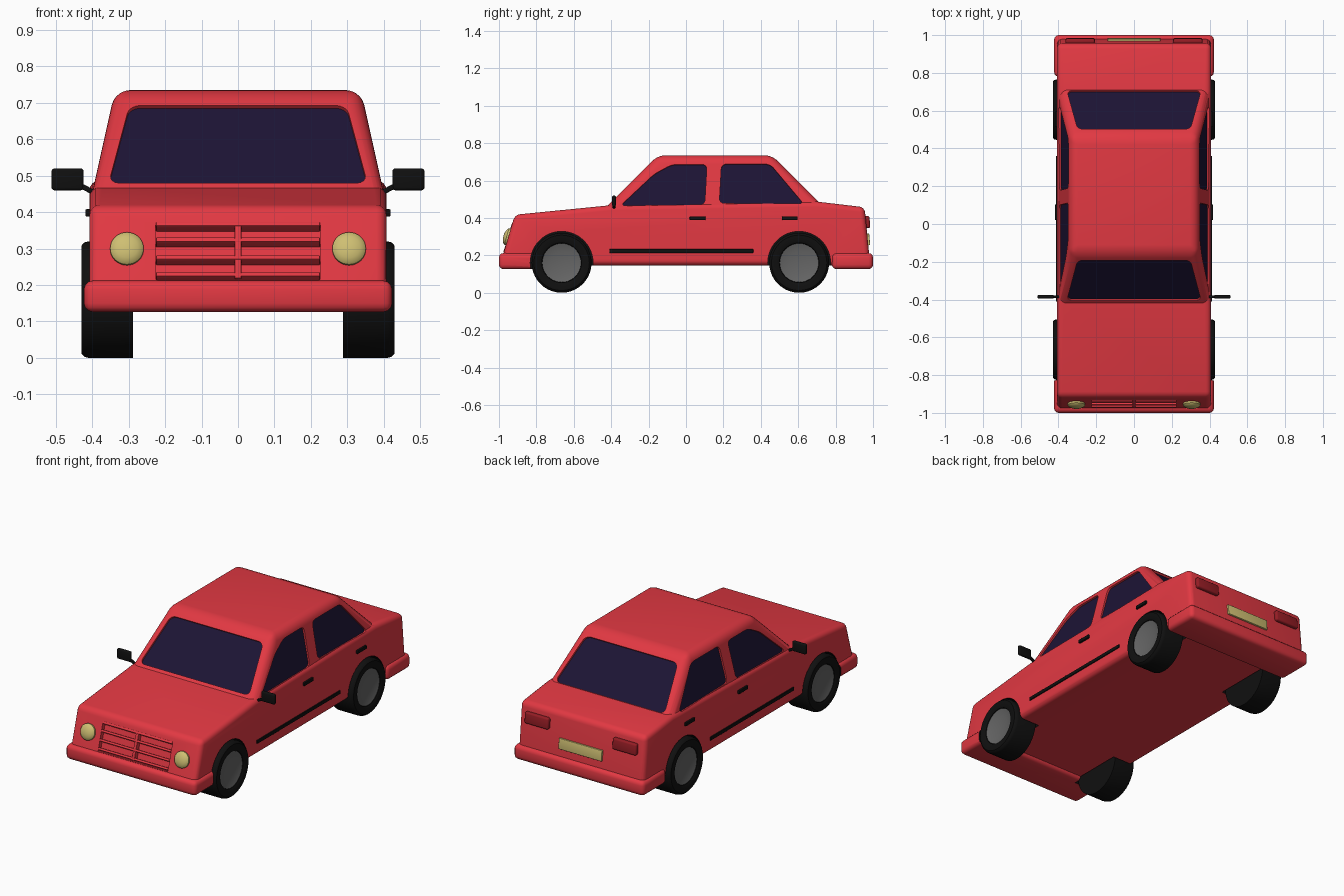
import bpy, bmesh, math
from mathutils import Vector, Matrix

if "Cube" in bpy.data.objects:
    bpy.data.objects.remove(bpy.data.objects["Cube"])


def material(name, rgb):
    m = bpy.data.materials.new(name)
    m.diffuse_color = (*rgb, 1)
    m.use_nodes = True
    m.node_tree.nodes["Principled BSDF"].inputs["Base Color"].default_value = m.diffuse_color
    return m


RED = material("red_paint", (0.76, 0.04, 0.055))
BLACK = material("black_rubber", (0.005, 0.005, 0.005))
GLASS = material("dark_glass", (0.012, 0.007, 0.035))
YELLOW = material("pale_yellow", (0.62, 0.52, 0.17))
TAIL = material("tail_red", (0.3, 0.012, 0.018))
GREY = material("hub_grey", (0.13, 0.13, 0.13))


def finish(bm, name, mat):
    bmesh.ops.recalc_face_normals(bm, faces=bm.faces)
    me = bpy.data.meshes.new(name)
    bm.to_mesh(me)
    bm.free()
    ob = bpy.data.objects.new(name, me)
    bpy.context.collection.objects.link(ob)
    me.materials.append(mat)
    smooth(ob)
    return ob


def smooth(ob):
    bpy.ops.object.select_all(action='DESELECT')
    ob.select_set(True)
    bpy.context.view_layer.objects.active = ob
    bpy.ops.object.shade_smooth_by_angle(angle=math.radians(35))


def round_edges(bm, edges, r, seg=3):
    bmesh.ops.bevel(bm, geom=list(edges), offset=r, segments=seg, profile=0.5,
                    affect='EDGES', clamp_overlap=True)


def box(name, center, size, mat, r=0.0, rot=None):
    bm = bmesh.new()
    bmesh.ops.create_cube(bm, size=1)
    bmesh.ops.scale(bm, vec=size, verts=bm.verts)
    if r:
        round_edges(bm, bm.edges, r)
    m = Matrix.Translation(center) @ (rot or Matrix())
    bmesh.ops.transform(bm, matrix=m, verts=bm.verts)
    return finish(bm, name, mat)


def plate(name, pts, inner, outer, mat, r=0.03):
    """Rounded flat polygon, thickened between two offsets along its outward normal."""
    bm = bmesh.new()
    f = bm.faces.new([bm.verts.new(p) for p in pts])
    f.normal_update()
    n = f.normal.copy()
    if n.dot(f.calc_center_median() - Vector((0, 0.13, 0.3))) < 0:
        n.negate()
    bmesh.ops.bevel(bm, geom=list(bm.verts), offset=r, segments=4, profile=0.5, affect='VERTICES')
    bmesh.ops.translate(bm, vec=n * inner, verts=bm.verts)
    ext = bmesh.ops.extrude_face_region(bm, geom=list(bm.faces))
    bmesh.ops.translate(bm, vec=n * (outer - inner),
                        verts=[v for v in ext['geom'] if isinstance(v, bmesh.types.BMVert)])
    if len(bm.faces) and all(len(e.link_faces) == 1 for e in bm.edges if e.is_boundary):
        bounds = [e for e in bm.edges if e.is_boundary]
        if bounds:
            bmesh.ops.holes_fill(bm, edges=bounds)
    return finish(bm, name, mat)


def lathe(name, profile, center, axis_rot, mat, seg=40):
    """Revolve (radius, height) points about z, then turn into place."""
    bm = bmesh.new()
    vs = [bm.verts.new((a, 0, h)) for a, h in profile]
    es = [bm.edges.new(p) for p in zip(vs, vs[1:])]
    bmesh.ops.spin(bm, geom=vs + es, cent=(0, 0, 0), axis=(0, 0, 1),
                   angle=math.tau, steps=seg, use_merge=True)
    bmesh.ops.remove_doubles(bm, verts=bm.verts, dist=1e-5)
    bmesh.ops.transform(bm, matrix=Matrix.Translation(center) @ axis_rot, verts=bm.verts)
    return finish(bm, name, mat)


def boolean(target, tool, op):
    mod = target.modifiers.new("bool", 'BOOLEAN')
    mod.operation, mod.object, mod.solver = op, tool, 'EXACT'
    mod.material_mode = 'TRANSFER'
    bpy.context.view_layer.objects.active = target
    bpy.ops.object.modifier_apply(modifier=mod.name)
    bpy.data.objects.remove(tool)


# Lower body: side profile extruded across the width
profile = [(-0.995, 0.145), (-0.915, 0.417), (-0.40, 0.468), (0.70, 0.487), (0.955, 0.457), (0.985, 0.145)]
bm = bmesh.new()
face = bm.faces.new([bm.verts.new((-0.408, y, z)) for y, z in profile])
ext = bmesh.ops.extrude_face_region(bm, geom=[face])
bmesh.ops.translate(bm, vec=(0.816, 0, 0), verts=[v for v in ext['geom'] if isinstance(v, bmesh.types.BMVert)])
if any(e.is_boundary for e in bm.edges):
    bmesh.ops.holes_fill(bm, edges=[e for e in bm.edges if e.is_boundary])
bmesh.ops.recalc_face_normals(bm, faces=bm.faces)
round_edges(bm, [e for e in bm.edges if e.calc_face_angle(0) > 0.5], 0.028, 4)
body = finish(bm, "car_body", RED)

# Cabin: tapered rings
bm = bmesh.new()
rings = []
for z, w, y0, y1 in [(0.38, 0.402, -0.425, 0.735), (0.46, 0.402, -0.425, 0.735), (0.735, 0.337, -0.15, 0.46)]:
    rings.append([bm.verts.new(p) for p in ((-w, y0, z), (w, y0, z), (w, y1, z), (-w, y1, z))])
for a, b in zip(rings, rings[1:]):
    for i in range(4):
        bm.faces.new((a[i], a[i - 3], b[i - 3], b[i]))
bm.faces.new(rings[0][::-1])
bm.faces.new(rings[2])
bmesh.ops.recalc_face_normals(bm, faces=bm.faces)
round_edges(bm, [e for e in bm.edges if max(v.co.z for v in e.verts) > 0.5
                 or abs(e.verts[0].co.z - e.verts[1].co.z) > 0.01], 0.04, 5)
boolean(body, finish(bm, "cabin", RED), 'UNION')

# Bumpers
for y in (-0.89, 0.89):
    boolean(body, box("bumper", (0, y, 0.169), (0.846, 0.22, 0.086), RED, 0.024), 'UNION')

# Wheel wells and wheels
for s in (-1, 1):
    turn = Matrix.Rotation(s * math.pi / 2, 4, 'Y')
    side = "right" if s > 0 else "left"
    for end, y in (("front", -0.665), ("rear", 0.605)):
        well = lathe("well", [(0, 0.27), (0.168, 0.27), (0.168, 0.6), (0, 0.6)], (0, y, 0.16), turn, BLACK, 48)
        boolean(body, well, 'DIFFERENCE')
        lathe(f"{end}_{side}_tire", [(0, 0.288), (0.16, 0.288), (0.16, 0.41), (0.157, 0.422), (0.148, 0.43),
              (0.115, 0.43), (0.106, 0.424), (0.104, 0.405), (0, 0.405)], (0, y, 0.16), turn, BLACK)
        lathe(f"{end}_{side}_hub", [(0.104, 0.404), (0.104, 0.421), (0.095, 0.418), (0.06, 0.41), (0, 0.407)],
              (0, y, 0.16), turn, GREY)


# Windows: recess cut into the cabin, dark pane inside
def window(name, pts, r=0.03):
    boolean(body, plate("recess", pts, -0.018, 0.05, RED, r), 'DIFFERENCE')
    plate(name, pts, -0.03, -0.011, GLASS, r)


window("windshield", [(x, z - 0.885, z) for x, z in ((-0.355, 0.48), (0.355, 0.48), (0.298, 0.693), (-0.298, 0.693))])
window("rear_window", [(x, 1.195 - z, z) for x, z in ((-0.355, 0.488), (0.355, 0.488), (0.298, 0.693), (-0.298, 0.693))])
front_pane = [(-0.35, 0.467), (0.1, 0.472), (0.112, 0.686), (-0.075, 0.686), (-0.17, 0.635)]
rear_pane = [(0.178, 0.48), (0.63, 0.475), (0.45, 0.688), (0.19, 0.688)]
for s in (-1, 1):
    side = "right" if s > 0 else "left"
    for end, pane in (("front", front_pane), ("rear", rear_pane)):
        window(f"{end}_{side}_window", [(s * (0.402 - (z - 0.46) * 0.2364), y, z) for y, z in pane], 0.025)


# Grille: pocket in the sloping nose, with slats
def nose(z):
    return -0.995 + (z - 0.145) * 0.294


pts = [(x, nose(z), z) for x, z in ((-0.226, 0.213), (0.226, 0.213), (0.226, 0.37), (-0.226, 0.37))]
boolean(body, plate("pocket", pts, -0.025, 0.05, RED, 0.006), 'DIFFERENCE')
lean = math.atan(0.294)
for i, z in enumerate((0.222, 0.268, 0.317, 0.36)):
    box(f"grille_slat_{i + 1}", (0, nose(z) + 0.013, z), (0.45, 0.03, 0.013), RED, 0.002,
        Matrix.Rotation(-lean - 0.3, 4, 'X'))
box("grille_post", (0, nose(0.29) + 0.012, 0.29), (0.018, 0.028, 0.156), RED, 0.002, Matrix.Rotation(-lean, 4, 'X'))
smooth(body)

# Licence plate panel
box("rear_plate", (0, 0.972, 0.285), (0.28, 0.02, 0.062), YELLOW, 0.003, Matrix.Rotation(0.09, 4, 'X'))

# Paired details
for s in (-1, 1):
    side = "right" if s > 0 else "left"
    dome = [(0.046, -0.01), (0.046, 0.01), (0.041, 0.016), (0.03, 0.022), (0.015, 0.026), (0, 0.027)]
    lathe(f"{side}_headlight", dome, (s * 0.305, nose(0.3), 0.298),
          Matrix.Rotation(math.pi / 2 - lean, 4, 'X'), YELLOW, 32)
    box(f"{side}_tail_light", (s * 0.285, 0.968, 0.378), (0.155, 0.03, 0.066), TAIL, 0.01,
        Matrix.Rotation(0.09, 4, 'X'))
    box(f"{side}_mirror", (s * 0.468, -0.385, 0.49), (0.088, 0.02, 0.06), BLACK, 0.008)
    box(f"{side}_mirror_stem", (s * 0.415, -0.385, 0.464), (0.06, 0.014, 0.014), BLACK, 0.003,
        Matrix.Rotation(-s * 0.5, 4, 'Y'))
    box(f"{side}_side_trim", (s * 0.407, -0.025, 0.223), (0.014, 0.77, 0.02), BLACK, 0.002)
    for end, y in (("front", 0.062), ("rear", 0.555)):
        box(f"{end}_{side}_handle", (s * 0.41, y, 0.398), (0.018, 0.084, 0.02), BLACK, 0.003)
